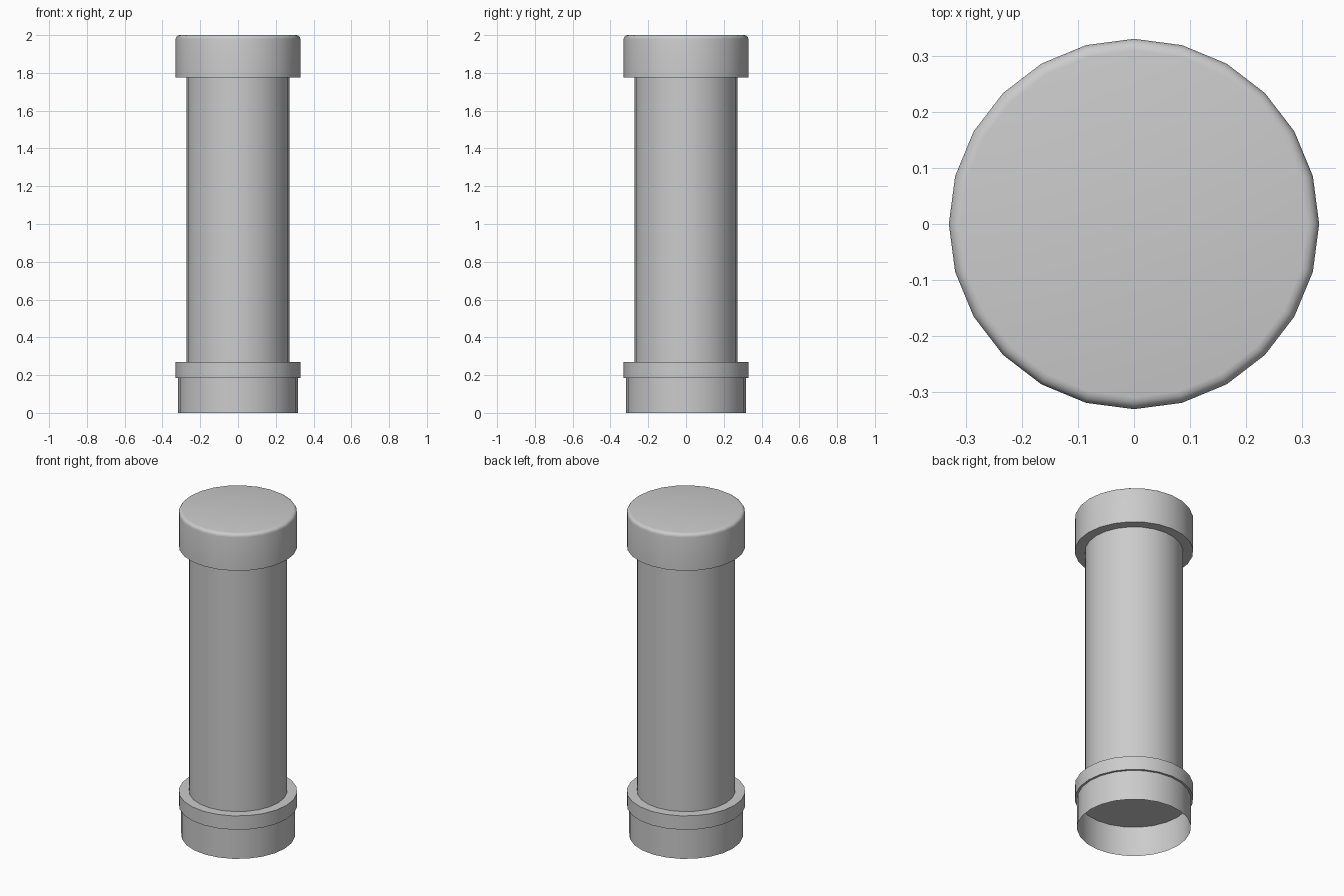
import bpy
import bmesh
from math import sin, cos, pi, radians

SIDES = 24

cube = bpy.data.objects.get("Cube")
if cube:
    bpy.data.objects.remove(cube, do_unlink=True)

grey = bpy.data.materials.new("light_grey")
grey.use_nodes = True
colour = (0.6, 0.6, 0.6, 1)
grey.diffuse_color = colour
grey.node_tree.nodes["Principled BSDF"].inputs["Base Color"].default_value = colour


def lathe(name, profile, cap_bottom=True, cap_top=True):
    """Turn a (radius, height) profile, listed upwards, around the z axis."""
    bm = bmesh.new()
    rings = []
    for r, z in profile:
        angles = [2 * pi * i / SIDES for i in range(SIDES)]
        rings.append([bm.verts.new((r * cos(a), r * sin(a), z)) for a in angles])
    for low, high in zip(rings, rings[1:]):
        for i in range(SIDES):
            j = (i + 1) % SIDES
            bm.faces.new((low[i], low[j], high[j], high[i]))
    if cap_bottom:
        bm.faces.new(rings[0][::-1])
    if cap_top:
        bm.faces.new(rings[-1])
    for face in bm.faces:
        face.smooth = True
    mesh = bpy.data.meshes.new(name)
    bm.to_mesh(mesh)
    bm.free()
    mesh.set_sharp_from_angle(angle=radians(30))
    mesh.materials.append(grey)
    obj = bpy.data.objects.new(name, mesh)
    bpy.context.collection.objects.link(obj)
    return obj


# Open thin-walled foot
lathe("base_socket", [(0.317, 0), (0.317, 0.185)], cap_bottom=False, cap_top=False)

# Collar closing the socket, and the long shaft standing on it
lathe("base_collar", [(0.33, 0.185), (0.33, 0.27)])
lathe("shaft", [(0.273, 0.27), (0.273, 1.775)], cap_bottom=False, cap_top=False)

# Top cap with a rounded upper rim
bevel = 0.021
rim = [(0.33 - bevel + bevel * cos(t * pi / 8), 2 - bevel + bevel * sin(t * pi / 8))
       for t in range(5)]
lathe("top_cap", [(0.33, 1.775)] + rim)
